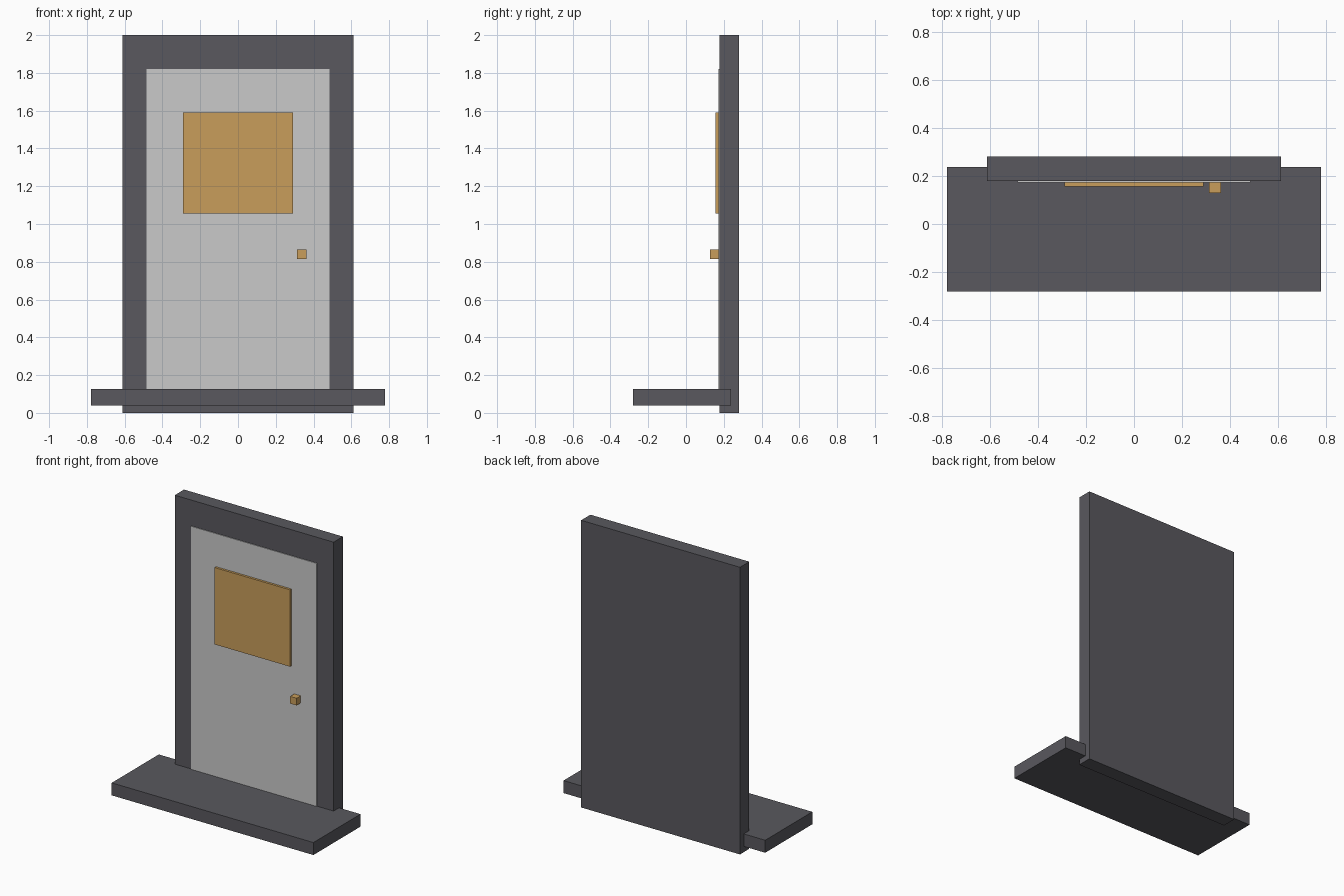
import bpy

default = bpy.data.objects.get("Cube")
if default:
    bpy.data.objects.remove(default, do_unlink=True)


def material(name, color):
    mat = bpy.data.materials.new(name)
    mat.use_nodes = True
    mat.diffuse_color = (*color, 1)
    mat.node_tree.nodes["Principled BSDF"].inputs["Base Color"].default_value = (*color, 1)
    return mat


def box(name, low, high, mat):
    """Flat-faced box between two opposite corners."""
    centre = [(a + b) / 2 for a, b in zip(low, high)]
    bpy.ops.mesh.primitive_cube_add(size=1, location=centre)
    obj = bpy.context.object
    obj.name = name
    obj.scale = [b - a for a, b in zip(low, high)]
    bpy.ops.object.transform_apply(location=False, rotation=False, scale=True)
    obj.data.materials.append(mat)
    return obj


dark = material("dark grey", (0.1, 0.098, 0.112))
pale = material("pale grey", (0.59, 0.59, 0.59))
amber = material("amber wood", (0.58, 0.34, 0.105))

# Surround and doorstep
box("door_frame", (-0.612, 0.178, 0), (0.612, 0.28, 2), dark)
box("doorstep", (-0.777, -0.28, 0.04), (0.777, 0.238, 0.127), dark)

# Door leaf, standing just proud of the surround
box("door_panel", (-0.485, 0.173, 0.1), (0.485, 0.2, 1.82), pale)

# Window and knob
box("window_panel", (-0.29, 0.157, 1.055), (0.29, 0.18, 1.59), amber)
box("door_knob", (0.312, 0.128, 0.815), (0.362, 0.178, 0.865), amber)
